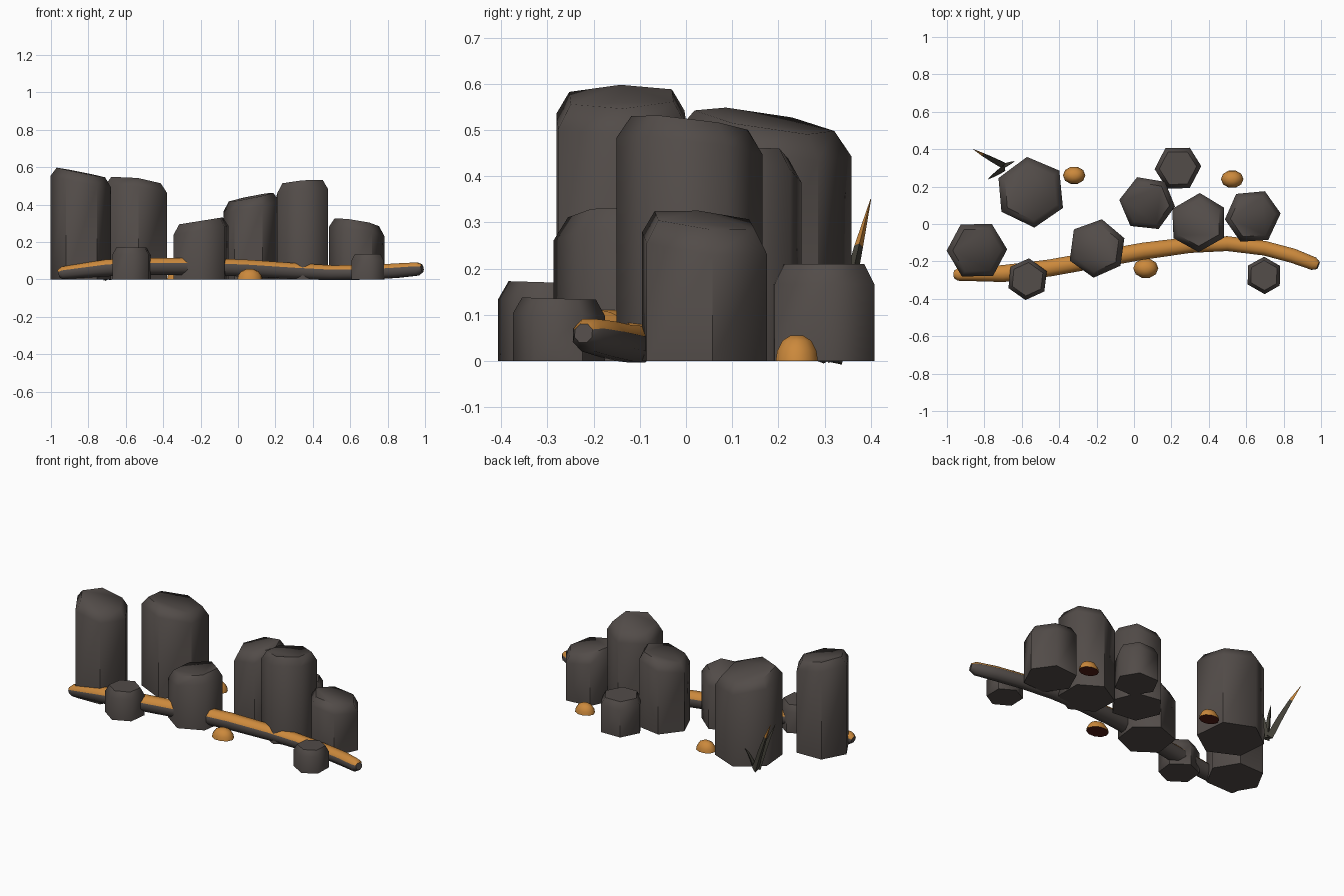
import bpy, bmesh, random
from math import cos, sin, pi, radians
from mathutils import Vector

random.seed(4)
cube = bpy.data.objects.get("Cube")
if cube:
    bpy.data.objects.remove(cube, do_unlink=True)


def material(name, color):
    m = bpy.data.materials.new(name)
    m.use_nodes = True
    m.diffuse_color = (*color, 1)
    m.node_tree.nodes["Principled BSDF"].inputs["Base Color"].default_value = (*color, 1)
    return m


ROCK = material("dark basalt", (0.085, 0.072, 0.066))
GLOW = material("ember orange", (0.6, 0.25, 0.045))
DEEP = material("dark red", (0.085, 0.012, 0.008))
CHAR = material("charred stem", (0.06, 0.056, 0.043))


def finish(name, bm, mats, angle, rule=None):
    """Turn a bmesh into an object, colour faces by rule, smooth by angle."""
    bmesh.ops.recalc_face_normals(bm, faces=bm.faces)
    bm.normal_update()
    if rule:
        for f in bm.faces:
            f.material_index = int(rule(f))
    mesh = bpy.data.meshes.new(name)
    bm.to_mesh(mesh)
    bm.free()
    for m in mats:
        mesh.materials.append(m)
    ob = bpy.data.objects.new(name, mesh)
    bpy.context.collection.objects.link(ob)
    bpy.ops.object.select_all(action="DESELECT")
    ob.select_set(True)
    bpy.context.view_layer.objects.active = ob
    bpy.ops.object.shade_smooth_by_angle(angle=radians(angle))
    return ob


def loft(rings):
    """Skin a list of equal-length point rings and cap both ends."""
    bm = bmesh.new()
    loops = [[bm.verts.new(p) for p in ring] for ring in rings]
    for a, b in zip(loops, loops[1:]):
        for i in range(len(a)):
            j = (i + 1) % len(a)
            bm.faces.new((a[i], a[j], b[j], b[i]))
    bm.faces.new(loops[0])
    bm.faces.new(loops[-1])
    return bm


def column(name, x, y, r, h, turn, sx=0, sy=0):
    """Six-sided pillar with a sloping, chamfered top."""
    angles = [radians(turn + 60 * i + random.uniform(-3, 3)) for i in range(6)]
    drop = min(0.05, r * 0.35)

    def ring(scale, z, slope):
        pts = [(r * scale * cos(a), r * scale * sin(a)) for a in angles]
        return [(x + u, y + v, z + slope * (sx * u + sy * v)) for u, v in pts]

    rings = [ring(1, 0, 0), ring(1, h - drop, 1), ring(0.8, h, 1)]
    finish(name, loft(rings), [ROCK], 60)


def tube(points, radii, sides):
    """Rings swept along a path, with one flat side facing up."""
    pts = [Vector(p) for p in points]
    rings = []
    for i, (p, r) in enumerate(zip(pts, radii)):
        t = (pts[min(i + 1, len(pts) - 1)] - pts[max(i - 1, 0)]).normalized()
        side = t.cross(Vector((0, 0, 1))).normalized()
        up = side.cross(t)
        angs = [2 * pi * (k + 0.5) / sides for k in range(sides)]
        rings.append([p + side * r * cos(a) + up * r * sin(a) for a in angs])
    return loft(rings)


# Basalt columns: x, y, radius, height, turn, slope in x, slope in y
column("tall_column_right", -0.84, -0.14, 0.162, 0.572, 3, -0.2, 0.02)
column("wide_column_right", -0.55, 0.17, 0.19, 0.52, 35, -0.12, -0.16)
column("middle_front_column", -0.20, -0.13, 0.158, 0.313, 22, 0.16)
column("middle_back_column", 0.07, 0.11, 0.15, 0.44, -8, 0.2, 0.05)
column("low_back_column", 0.235, 0.30, 0.125, 0.21, 2)
column("tall_column_left", 0.345, 0.008, 0.158, 0.515, 30, 0.08, -0.12)
column("left_column", 0.635, 0.04, 0.15, 0.305, 4, -0.16, -0.1)
column("small_column_left", 0.695, -0.275, 0.1, 0.135, 30, 0, -0.03)
column("small_column_right", -0.57, -0.295, 0.112, 0.17, 25, 0, -0.03)

# Long root, glowing along its upper side
path = [(-0.96, -0.27, 0.03), (-0.94, -0.27, 0.035), (-0.7, -0.265, 0.062),
        (-0.45, -0.235, 0.07), (-0.2, -0.19, 0.07), (0.05, -0.145, 0.06),
        (0.3, -0.112, 0.045), (0.5, -0.105, 0.036), (0.7, -0.13, 0.038),
        (0.85, -0.17, 0.047), (0.96, -0.212, 0.056), (0.985, -0.222, 0.06)]
radii = [0.022, 0.036] + [0.049] * 4 + [0.046, 0.043, 0.042, 0.042, 0.038, 0.022]
finish("root", tube(path, radii, 8), [ROCK, GLOW], 50,
       lambda f: f.normal.z > 0.45 and len(f.verts) == 4)

# Ember domes with dark red undersides
for side, x, y, r in (("back_right", -0.32, 0.26, 0.06),
                      ("back_left", 0.525, 0.24, 0.06),
                      ("front", 0.063, -0.237, 0.067)):
    profile = [(1, 0), (0.93, 0.022), (0.68, 0.044), (0.3, 0.055)]
    rings = [[(x + r * s * cos(a), y + r * 0.8 * s * sin(a), z)
              for a in (2 * pi * k / 10 for k in range(10))] for s, z in profile]
    finish("ember_dome_" + side, loft(rings), [GLOW, DEEP], 60,
           lambda f: f.normal.z < -0.9)

# Charred spikes with glowing tips
for n, (base, tip, r) in enumerate((
        ((-0.70, 0.32, 0), (-0.86, 0.40, 0.35), 0.022),
        ((-0.70, 0.30, 0), (-0.78, 0.24, 0.27), 0.02),
        ((-0.69, 0.31, 0), (-0.64, 0.335, 0.12), 0.014))):
    a, b = Vector(base), Vector(tip)
    bow = Vector((0, 0, 0.02))
    pts = [a, a.lerp(b, 0.35) + bow * 0.6, a.lerp(b, 0.68) + bow * 0.6, b]
    split = pts[2].z
    finish(f"spike_{n + 1}", tube(pts, [r, r * 0.8, r * 0.5, 0.001], 3), [CHAR, GLOW], 30,
           lambda f: n == 0 and f.calc_center_median().z > split)
